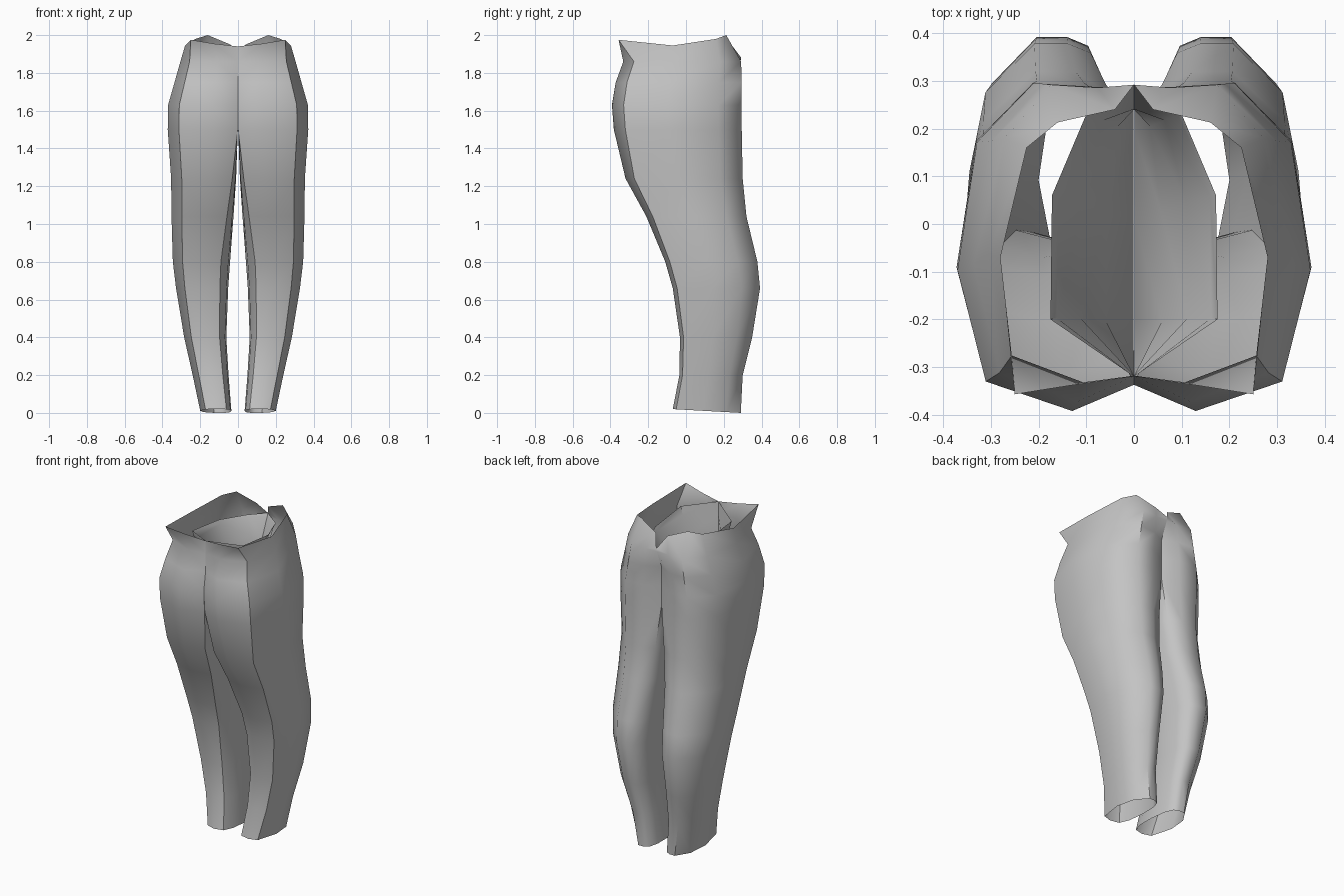
import bpy, bmesh, math

fabric = bpy.data.materials.new("plain grey")
fabric.diffuse_color = (0.55, 0.55, 0.55, 1)

# Leg levels: height, inner x, outer x, front y, back y
LEVELS = [
    (0.01, 0.035, 0.200, -0.070, 0.290),
    (0.20, 0.050, 0.240, -0.035, 0.300),
    (0.40, 0.062, 0.285, -0.032, 0.350),
    (0.66, 0.052, 0.328, -0.070, 0.392),
    (0.80, 0.042, 0.345, -0.110, 0.378),
    (1.04, 0.024, 0.352, -0.210, 0.320),
    (1.24, 0.010, 0.354, -0.320, 0.300),
    (1.50, 0.001, 0.372, -0.382, 0.295),
    (1.63, 0.000, 0.370, -0.392, 0.295),
    (1.75, 0.000, 0.336, -0.372, 0.294),
    (1.86, 0.000, 0.305, -0.332, 0.292),
]
# Cross-sections as fractions of width and depth, starting at the front inner
# corner and going round by the outside; the last three are the inner wall
SHIN = [(.16, .04), (.5, 0), (.83, .05), (1, .45), (.89, .79), (.55, 1),
        (.32, 1), (.16, .96), (.04, .80), (0, .5), (.03, .22)]
THIGH = [(0, .08), (.35, 0), (.84, .09), (1, .43), (.89, .82), (.57, 1),
         (.25, .99), (0, .92), (0, .85), (0, .58), (0, .27)]
# Cut waist edge with its pointed front corner and back notch
RIM = [(0, -.32, 1.94), (.13, -.338, 1.955), (.25, -.357, 1.975),
       (.28, -.07, 1.945), (.225, .16, 1.98), (.16, .213, 2.0),
       (.04, .24, 1.95), (0, .292, 1.88), (.10, .23, 1.865),
       (.172, .06, 1.88), (.175, -.2, 1.91)]


def leg_ring(z, x0, x1, y0, y1):
    w = min(1, max(0, (z - 0.8) / 0.7))
    flare = max(0, (z - 1.5) / 0.39)
    pts = []
    for i, (a, b) in enumerate(zip(SHIN, THIGH)):
        u = a[0] + (b[0] - a[0]) * w
        v = a[1] + (b[1] - a[1]) * w
        x, y = x0 + (x1 - x0) * u, y0 + (y1 - y0) * v
        if i >= 8:                       # inner wall opens out above the crotch
            x += (RIM[i][0] - x) * flare
            y += (RIM[i][1] - y) * flare
        if i == 0 and z > 1.55:          # straight front seam
            y = min(y, -0.318)
        if i == 7 and z > 1.8:           # back seam fills out at the waist
            y = 0.288
        tilt = 0.01 * (1 - 2 * v) if z < 0.1 else 0
        pts.append((x, y, z + tilt))
    return pts


# One open leg shell, mirrored to make the pair
bm = bmesh.new()
rings = [[bm.verts.new(p) for p in ring]
         for ring in [leg_ring(*lv) for lv in LEVELS] + [RIM]]
n = len(RIM)
for low, high in zip(rings, rings[1:]):
    for i in range(n):
        j = (i + 1) % n
        bm.faces.new((low[i], low[j], high[j], high[i]))
mesh = bpy.data.meshes.new("trouser_legs")
bm.to_mesh(mesh)
bm.free()
mesh.materials.append(fabric)
legs = bpy.data.objects.new("trouser_legs", mesh)
bpy.context.collection.objects.link(legs)
bpy.context.view_layer.objects.active = legs
legs.select_set(True)
bpy.ops.object.shade_smooth_by_angle(angle=math.radians(50))
mirror = legs.modifiers.new("other_leg", 'MIRROR')
mirror.use_mirror_merge = False
